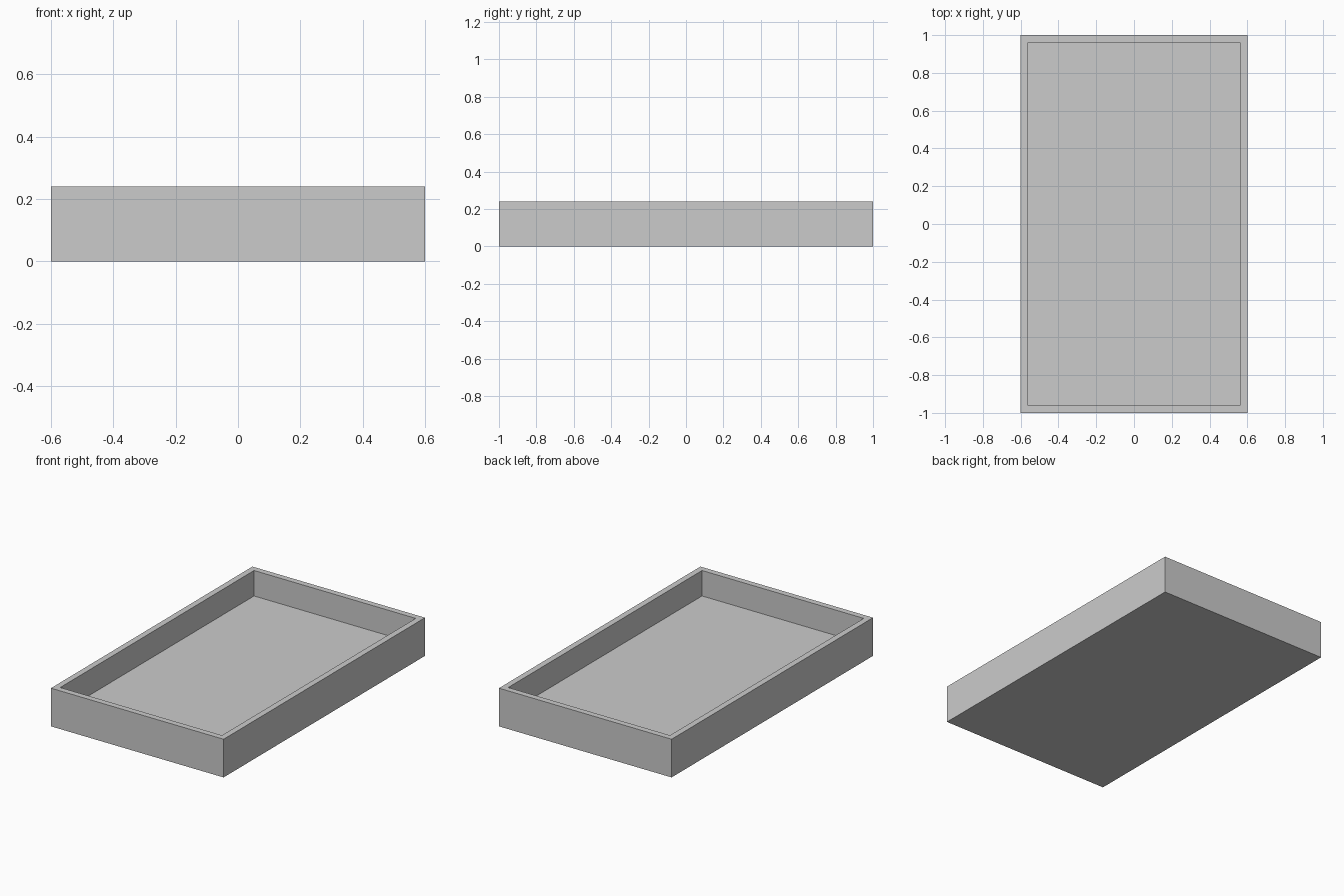
import bpy, bmesh
from mathutils import Matrix, Vector

if "Cube" in bpy.data.objects:
    bpy.data.objects.remove(bpy.data.objects["Cube"])

WIDTH, LENGTH, HEIGHT = 1.2, 2.0, 0.24
WALL, FLOOR = 0.038, 0.08

# Solid block standing on the ground
bm = bmesh.new()
bmesh.ops.create_cube(bm, size=1, matrix=Matrix.Translation((0, 0, HEIGHT / 2))
                      @ Matrix.Diagonal((WIDTH, LENGTH, HEIGHT, 1)))

# Rim: inset the top face by the wall thickness
bm.normal_update()
top = max(bm.faces, key=lambda f: f.calc_center_median().z)
bmesh.ops.inset_region(bm, faces=[top], thickness=WALL, use_even_offset=True)

# Recess: push the inset face down to the floor level
result = bmesh.ops.extrude_discrete_faces(bm, faces=[top])
floor = result["faces"][0]
bmesh.ops.translate(bm, verts=floor.verts, vec=Vector((0, 0, FLOOR - HEIGHT)))
bmesh.ops.recalc_face_normals(bm, faces=bm.faces)

mesh = bpy.data.meshes.new("open_tray")
bm.to_mesh(mesh)
bm.free()
bpy.context.collection.objects.link(bpy.data.objects.new("open_tray", mesh))
